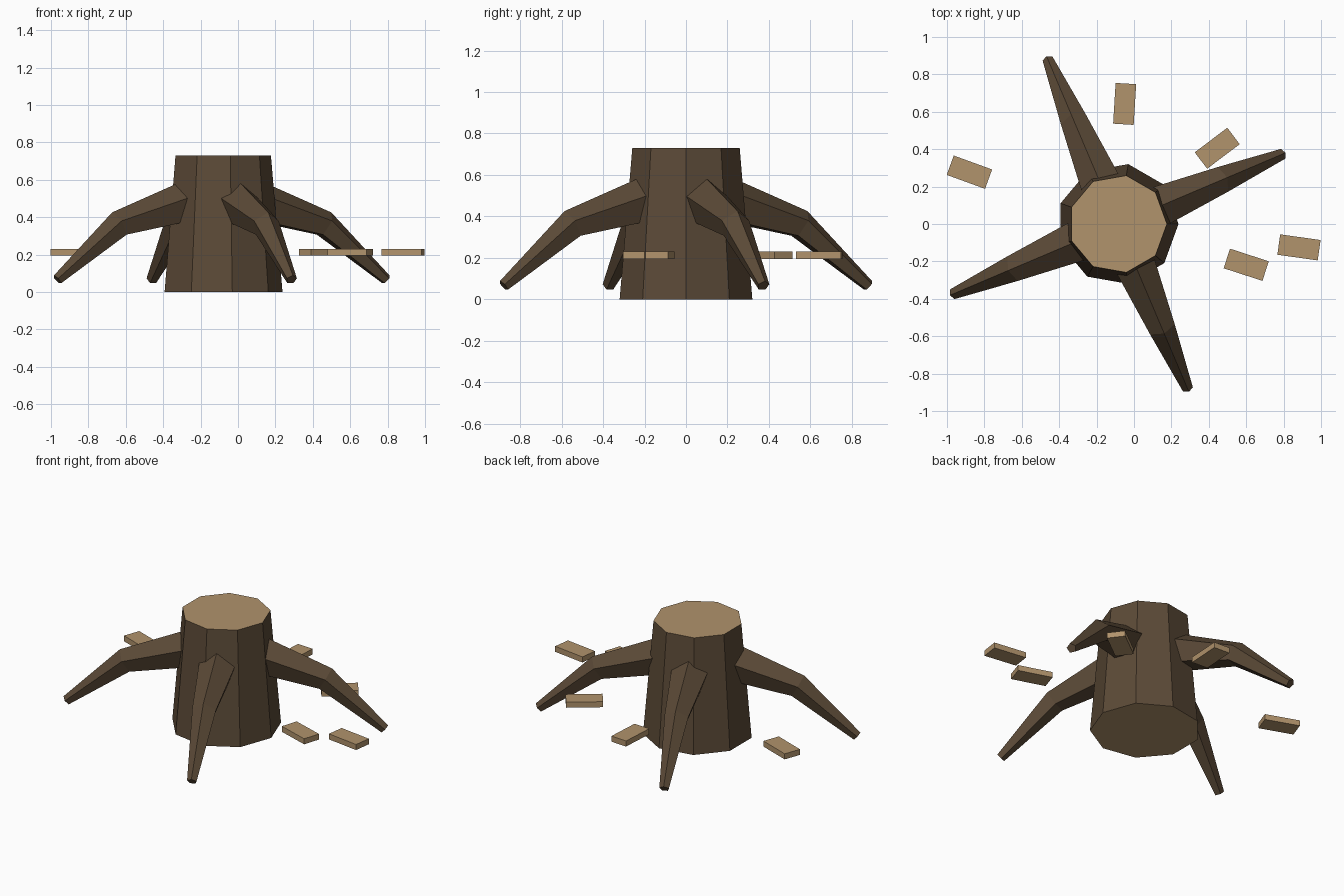
import bpy, bmesh, math
from mathutils import Vector

if "Cube" in bpy.data.objects:
    bpy.data.objects.remove(bpy.data.objects["Cube"])

CX = -0.087  # trunk axis


def material(name, rgb):
    m = bpy.data.materials.new(name)
    m.diffuse_color = (*rgb, 1)
    m.use_nodes = True
    m.node_tree.nodes["Principled BSDF"].inputs["Base Color"].default_value = m.diffuse_color
    return m


bark = material("dark bark", (0.105, 0.068, 0.038))
wood = material("cut wood", (0.44, 0.292, 0.15))


def loft(name, rings, mats):
    """Skin a list of rings (equal point counts) and cap both ends."""
    bm = bmesh.new()
    vr = [[bm.verts.new(p) for p in ring] for ring in rings]
    n = len(vr[0])
    for a, b in zip(vr, vr[1:]):
        for i in range(n):
            j = (i + 1) % n
            bm.faces.new((a[i], a[j], b[j], b[i]))
    bm.faces.new(vr[0][::-1])
    bm.faces.new(vr[-1])
    bmesh.ops.recalc_face_normals(bm, faces=bm.faces)
    if len(mats) > 1:  # flat ends show cut wood
        for f in bm.faces:
            f.material_index = int(abs(f.normal.z) > 0.9)
    me = bpy.data.meshes.new(name)
    bm.to_mesh(me)
    bm.free()
    for m in mats:
        me.materials.append(m)
    ob = bpy.data.objects.new(name, me)
    bpy.context.collection.objects.link(ob)
    return ob


# Nine-sided tapered trunk
def trunk_ring(r, z):
    return [Vector((CX + r * math.cos(math.tau * i / 9), r * math.sin(math.tau * i / 9), z))
            for i in range(9)]


loft("stump_trunk", [trunk_ring(0.325, 0), trunk_ring(0.263, 0.73)], [bark, wood])

# Four bent five-sided roots: (distance out, height, radius, tilt)
PATH = [(0.20, 0.478, 0.117, 20), (0.60, 0.36, 0.075, 29), (0.955, 0.066, 0.030, 40)]
for k in range(4):
    a = math.radians(23 + 90 * k)
    out = Vector((math.cos(a), math.sin(a), 0))
    side = Vector((-math.sin(a), math.cos(a), 0))
    rings = []
    for d, z, r, tilt in PATH:
        t = math.radians(tilt)
        up = out * math.sin(t) + Vector((0, 0, math.cos(t)))
        c = Vector((CX, 0, z)) + out * d
        rings.append([c + r * (up * math.cos(math.tau * i / 5) + side * math.sin(math.tau * i / 5))
                      for i in range(5)])
    loft(f"root_{k + 1}", rings, [bark])

# Scattered wood chips: (x, y, heading)
CHIPS = [(-0.88, 0.277, -20), (-0.05, 0.642, 86.5), (0.445, 0.405, 37),
         (0.60, -0.218, -18), (0.882, -0.125, -8)]
for k, (x, y, ang) in enumerate(CHIPS):
    a = math.radians(ang)
    u = Vector((math.cos(a), math.sin(a), 0)) * 0.109
    v = Vector((-math.sin(a), math.cos(a), 0)) * 0.055
    rings = [[Vector((x, y, z)) + u * su + v * sv
              for su, sv in ((-1, -1), (1, -1), (1, 1), (-1, 1))] for z in (0.195, 0.231)]
    loft(f"wood_chip_{k + 1}", rings, [wood])
